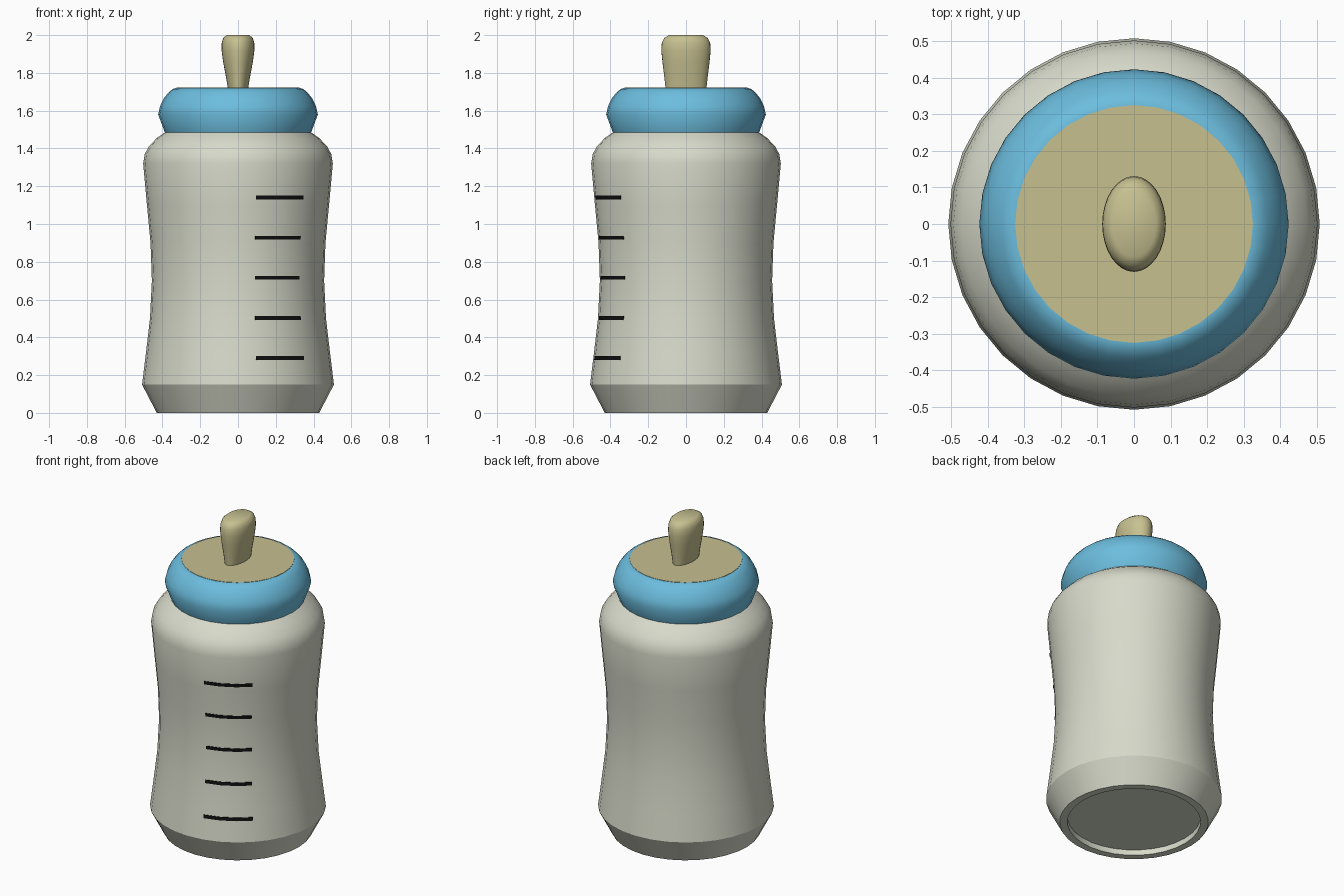
import bpy, bmesh, math

if "Cube" in bpy.data.objects:
    bpy.data.objects.remove(bpy.data.objects["Cube"])

SEG = 32


def material(name, rgb):
    m = bpy.data.materials.new(name)
    m.diffuse_color = (*rgb, 1)
    m.use_nodes = True
    m.node_tree.nodes["Principled BSDF"].inputs["Base Color"].default_value = m.diffuse_color
    return m


def finish(bm, name, mat, angle=30):
    bmesh.ops.recalc_face_normals(bm, faces=bm.faces)
    me = bpy.data.meshes.new(name)
    bm.to_mesh(me)
    bm.free()
    ob = bpy.data.objects.new(name, me)
    bpy.context.collection.objects.link(ob)
    me.materials.append(mat)
    bpy.ops.object.select_all(action='DESELECT')
    ob.select_set(True)
    bpy.context.view_layer.objects.active = ob
    bpy.ops.object.shade_smooth_by_angle(angle=math.radians(angle))
    return ob


def lathe(name, profile, mat, angle=30):
    """Loft capped elliptical rings given as (x radius, y radius, z)."""
    bm = bmesh.new()
    rings = []
    for rx, ry, z in profile:
        rings.append([bm.verts.new((rx * math.cos(2 * math.pi * i / SEG),
                                    ry * math.sin(2 * math.pi * i / SEG), z))
                      for i in range(SEG)])
    for a, b in zip(rings, rings[1:]):
        for i in range(SEG):
            j = (i + 1) % SEG
            bm.faces.new((a[i], a[j], b[j], b[i]))
    bm.faces.new(rings[0])
    bm.faces.new(rings[-1])
    return finish(bm, name, mat, angle)


def circular(points):
    return [(r, r, z) for r, z in points]


milk = material("milky_plastic", (0.68, 0.70, 0.59))
blue = material("blue_plastic", (0.15, 0.51, 0.73))
tan = material("tan_rubber", (0.57, 0.53, 0.28))
black = material("black_ink", (0.005, 0.005, 0.005))

# Bottle body with a waist and a recessed base
wall = [(0.508, 0.15), (0.487, 0.32), (0.466, 0.5), (0.456, 0.7), (0.463, 0.9),
        (0.482, 1.1), (0.502, 1.32), (0.494, 1.37), (0.472, 1.41),
        (0.43, 1.455), (0.38, 1.49)]
lathe("bottle_body", circular([(0.385, 0.035), (0.385, 0), (0.43, 0)] + wall), milk)

# Screw collar
lathe("collar", circular([(0.387, 1.484), (0.423, 1.58), (0.412, 1.625),
                          (0.393, 1.665), (0.366, 1.698), (0.345, 1.715), (0.325, 1.72)]), blue, 35)

# Teat base disc and flattened oval teat
lathe("teat_base", circular([(0.325, 1.70), (0.325, 1.722)]), tan)
lathe("teat", [(0.053, 0.108, 1.715), (0.064, 0.115, 1.78), (0.079, 0.125, 1.86),
               (0.087, 0.131, 1.92), (0.086, 0.128, 1.96), (0.078, 0.115, 1.985),
               (0.06, 0.09, 2.0)], tan, 40)


def wall_radius(z):
    for (r0, z0), (r1, z1) in zip(wall, wall[1:]):
        if z0 <= z <= z1:
            return r0 + (r1 - r0) * (z - z0) / (z1 - z0)


# Measuring marks wrapped around the front right of the wall
for n in range(5):
    z = 0.29 + 0.2125 * n
    bm = bmesh.new()
    cols = []
    for k in range(1, 5):
        a = 2 * math.pi * k / SEG
        col = []
        for off, dz in ((-0.004, -0.01), (0.004, -0.01), (0.004, 0.01), (-0.004, 0.01)):
            r = wall_radius(z + dz) + off
            col.append(bm.verts.new((r * math.sin(a), -r * math.cos(a), z + dz)))
        cols.append(col)
    for a, b in zip(cols, cols[1:]):
        for i in range(4):
            j = (i + 1) % 4
            bm.faces.new((a[i], a[j], b[j], b[i]))
    bm.faces.new(cols[0])
    bm.faces.new(cols[-1])
    finish(bm, f"measuring_mark_{n + 1}", black)
